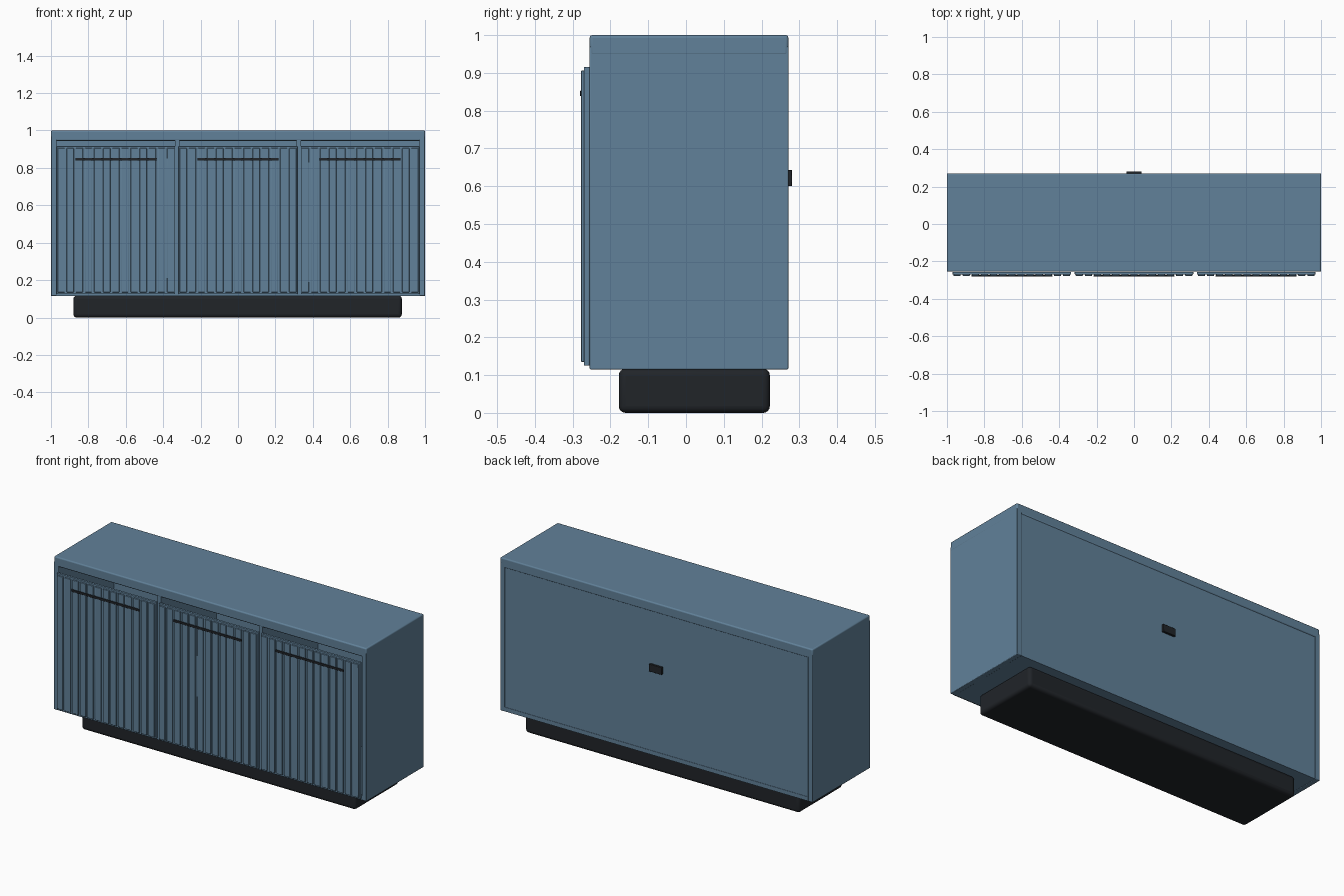
import bpy

if "Cube" in bpy.data.objects:
    bpy.data.objects.remove(bpy.data.objects["Cube"])


def material(name, rgb):
    m = bpy.data.materials.new(name)
    m.diffuse_color = (*rgb, 1)
    m.use_nodes = True
    m.node_tree.nodes["Principled BSDF"].inputs["Base Color"].default_value = m.diffuse_color
    return m


blue = material("blue_paint", (0.12, 0.22, 0.32))
black = material("black", (0.015, 0.018, 0.022))


def box(name, x, y, z, mat, bevel=0.0, segments=2):
    """Box from (min, max) ranges on each axis, with optional rounded edges."""
    centre = [(r[0] + r[1]) / 2 for r in (x, y, z)]
    bpy.ops.mesh.primitive_cube_add(size=1, location=centre)
    o = bpy.context.object
    o.name = name
    o.scale = [r[1] - r[0] for r in (x, y, z)]
    bpy.ops.object.transform_apply(location=False, rotation=False, scale=True)
    o.data.materials.append(mat)
    if bevel:
        b = o.modifiers.new("bevel", "BEVEL")
        b.width = bevel
        b.segments = segments
        bpy.ops.object.shade_smooth_by_angle()
    return o


FRONT, BACK = -0.255, 0.271

# Plinth
box("plinth", (-0.88, 0.876), (-0.178, 0.222), (0, 0.117), black, 0.018, 4)

# Hollow carcass
box("top_panel", (-1, 1), (FRONT, BACK), (0.945, 1), blue, 0.007, 3)
for name, s in (("left", -1), ("right", 1)):
    box(name + "_side", sorted((s * 0.97, s * 0.9995)), (FRONT, BACK),
        (0.115, 0.97), blue, 0.003)
    box(name + "_divider", (s * 0.325 - 0.011, s * 0.325 + 0.011),
        (FRONT + 0.001, 0.255), (0.12, 0.95), blue)
box("bottom_panel", (-0.972, 0.972), (FRONT + 0.001, BACK - 0.001),
    (0.116, 0.14), blue)
box("back_panel", (-0.971, 0.971), (0.25, 0.268), (0.138, 0.947), blue)

# Three fluted doors with bar handles
SLATS = 13
for name, cx in (("left", -0.653), ("middle", 0), ("right", 0.653)):
    half = 0.317
    box(name + "_door", (cx - half, cx + half), (-0.27, FRONT - 0.0005),
        (0.125, 0.916), blue, 0.002)
    pitch = 2 * half / SLATS
    for i in range(SLATS):
        sx = cx - half + pitch * (i + 0.5)
        box(f"{name}_slat_{i + 1}", (sx - 0.019, sx + 0.019),
            (-0.2775, -0.269), (0.135, 0.906), blue, 0.002)
    box(name + "_handle", (cx - 0.217, cx + 0.217), (-0.281, -0.274),
        (0.839, 0.853), black, 0.002)

# Cable outlet plate on the back
box("cable_plate", (-0.04, 0.04), (0.267, 0.281), (0.6, 0.643), black, 0.002)
